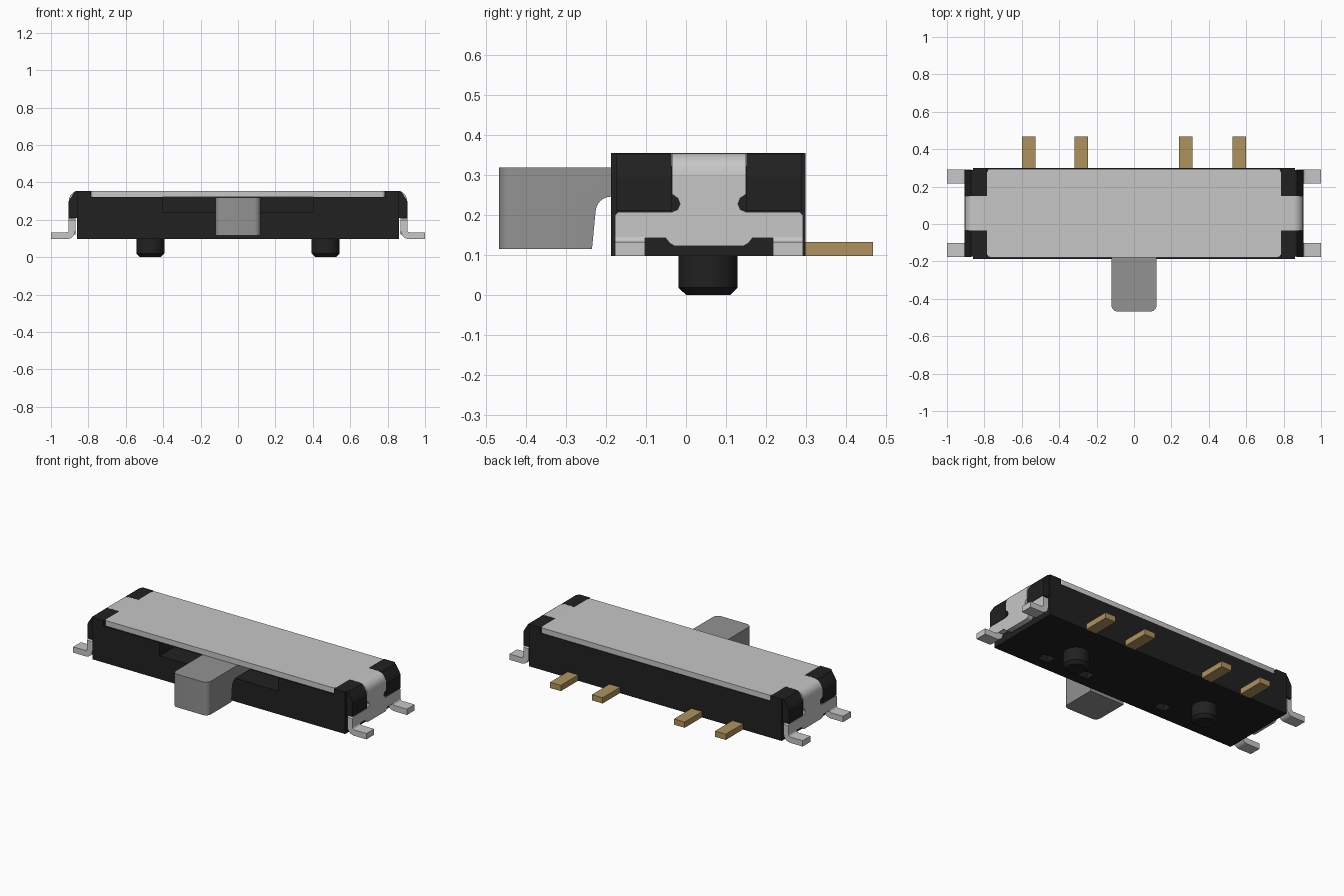
import bpy, bmesh, math
from mathutils import Vector

if "Cube" in bpy.data.objects:
    bpy.data.objects.remove(bpy.data.objects["Cube"])


def material(name, rgb):
    m = bpy.data.materials.new(name)
    m.diffuse_color = (*rgb, 1)
    m.use_nodes = True
    m.node_tree.nodes["Principled BSDF"].inputs["Base Color"].default_value = m.diffuse_color
    return m


BLACK = material("black plastic", (0.015, 0.015, 0.015))
STEEL = material("light steel", (0.57, 0.57, 0.57))
GREY = material("grey plastic", (0.29, 0.29, 0.29))
GOLD = material("brass", (0.43, 0.29, 0.11))
YC = 0.0575          # middle of the housing in y


def finish(bm, name, mat, smooth=True):
    bmesh.ops.recalc_face_normals(bm, faces=bm.faces)
    me = bpy.data.meshes.new(name)
    bm.to_mesh(me)
    bm.free()
    ob = bpy.data.objects.new(name, me)
    bpy.context.collection.objects.link(ob)
    if mat:
        me.materials.append(mat)
    if smooth:
        bpy.ops.object.select_all(action='DESELECT')
        ob.select_set(True)
        bpy.context.view_layer.objects.active = ob
        bpy.ops.object.shade_smooth_by_angle(angle=math.radians(32))
    return ob


def prism(bm, pts, axis, lo, hi):
    """Extrude a 2D outline along x (pts = y, z), y (pts = x, z) or z (pts = x, y)."""
    def place(p, h):
        return {'x': (h, *p), 'y': (p[0], h, p[1]), 'z': (*p, h)}[axis]
    f = bm.faces.new([bm.verts.new(place(p, lo)) for p in pts])
    ext = bmesh.ops.extrude_face_region(bm, geom=[f])
    d = Vector(place((0, 0), hi - lo))
    bmesh.ops.translate(bm, vec=d, verts=[g for g in ext['geom'] if isinstance(g, bmesh.types.BMVert)])


def box(bm, x0, x1, y0, y1, z0, z1):
    prism(bm, [(x0, y0), (x1, y0), (x1, y1), (x0, y1)], 'z', z0, z1)


def arc(cx, cz, r, a0, a1, n=6):
    return [(cx + r * math.cos(math.radians(a0 + (a1 - a0) * i / n)),
             cz + r * math.sin(math.radians(a0 + (a1 - a0) * i / n))) for i in range(n + 1)]


def flip(pts, s):
    return [(s * x, z) for x, z in pts]


PIN_X = (-0.5625, -0.2825, 0.2775, 0.5625)

# housing with front slot and four small holes underneath
bm = bmesh.new()
box(bm, -0.862, 0.862, -0.187, 0.299, 0.097, 0.322)
housing = finish(bm, "housing", BLACK, False)
bm = bmesh.new()
box(bm, -0.405, 0.405, -0.3, -0.04, 0.24, 0.4)
for x in PIN_X:
    box(bm, x - 0.037, x + 0.037, -0.12, -0.06, 0.0, 0.14)
cutter = finish(bm, "slot_cutter", None, False)
cutter.hide_render = True
mod = housing.modifiers.new("slot", 'BOOLEAN')
mod.object, mod.operation, mod.solver = cutter, 'DIFFERENCE', 'EXACT'
bpy.context.view_layer.objects.active = housing
bpy.ops.object.modifier_apply(modifier="slot")
bpy.data.objects.remove(cutter)

# black corner blocks at both ends
bm = bmesh.new()
for s in (1, -1):
    for y0, y1, e0, e1 in ((-0.175, -0.036, -0.187, -0.036), (0.151, 0.29, 0.151, 0.299)):
        inner = [(0.785, 0.30), (0.862, 0.30), (0.862, 0.355), (0.785, 0.355)]
        outer = [(0.84, 0.21), (0.905, 0.21), (0.905, 0.295), (0.897, 0.313), (0.872, 0.352), (0.862, 0.3549), (0.84, 0.3549)]
        prism(bm, flip(inner, s), 'y', e0, e1)
        prism(bm, flip(outer, s), 'y', y0, y1)
finish(bm, "corner_blocks", BLACK, False)

# steel cover plate with slightly rounded corners
bm = bmesh.new()
plate = []
for cx, cy, a in ((0.77, 0.28, 0), (-0.77, 0.28, 90), (-0.77, -0.163, 180), (0.77, -0.163, 270)):
    plate += arc(cx, cy, 0.015, a, a + 90, 3)
prism(bm, plate, 'z', 0.321, 0.355)
finish(bm, "cover_plate", STEEL)

# bent straps, end skirts and mounting feet
half = [(0.085, 0.122), (0.098, 0.129), (0.108, 0.142), (0.16, 0.142), (0.2345, 0.142),
        (0.2345, 0.2), (0.2265, 0.208), (0.092, 0.208), (0.078, 0.214), (0.0725, 0.228),
        (0.078, 0.242), (0.0925, 0.252), (0.0925, 0.3)]
skirt = [(YC + d, z) for d, z in half] + [(YC - d, z) for d, z in reversed(half)]
strap = [(0.77, 0.355)] + arc(0.85, 0.3, 0.055, 90, 0) + arc(0.85, 0.3, 0.02, 0, 90) + [(0.77, 0.32)]
foot = ([(0.87, 0.142)] + arc(0.915, 0.142, 0.045, 180, 270) + [(1.0, 0.097), (1.0, 0.133)]
        + arc(0.918, 0.146, 0.013, 270, 180, 4) + [(0.905, 0.16), (0.87, 0.16)])
bm = bmesh.new()
for s in (1, -1):
    prism(bm, flip(strap, s), 'y', YC - 0.0925, YC + 0.0925)
    prism(bm, skirt, 'x', s * 0.87, s * 0.905)
    for y0 in (YC - 0.2345, YC + 0.1595):
        prism(bm, flip(foot, s), 'y', y0, y0 + 0.075)
finish(bm, "cover_ends_and_feet", STEEL)

# slider knob
side = ([(-0.468, 0.115), (-0.235, 0.115)] + arc(-0.187, 0.207, 0.039, 175, 90)
        + [(-0.05, 0.246), (-0.05, 0.319), (-0.468, 0.319)])
bm = bmesh.new()
prism(bm, side, 'x', -0.12, 0.12)
front = [e for e in bm.edges if all(v.co.y < -0.46 for v in e.verts)
         and abs(e.verts[0].co.z - e.verts[1].co.z) > 0.1]
bmesh.ops.bevel(bm, geom=front, offset=0.032, segments=5, profile=0.5, affect='EDGES')
finish(bm, "slider_knob", GREY)

# brass contact pins
bm = bmesh.new()
for x in PIN_X:
    box(bm, x - 0.0365, x + 0.0365, 0.28, 0.468, 0.0975, 0.133)
finish(bm, "contact_pins", GOLD, False)

# locating pegs
for side_name, x in (("left", -0.468), ("right", 0.468)):
    bm = bmesh.new()
    bmesh.ops.create_cone(bm, cap_ends=True, segments=40, radius1=0.074, radius2=0.074, depth=0.11)
    bmesh.ops.translate(bm, verts=bm.verts, vec=(x, 0.055, 0.055))
    rim = [e for e in bm.edges if all(v.co.z < 0.01 for v in e.verts)]
    bmesh.ops.bevel(bm, geom=rim, offset=0.019, segments=1, affect='EDGES')
    finish(bm, side_name + "_peg", BLACK)
